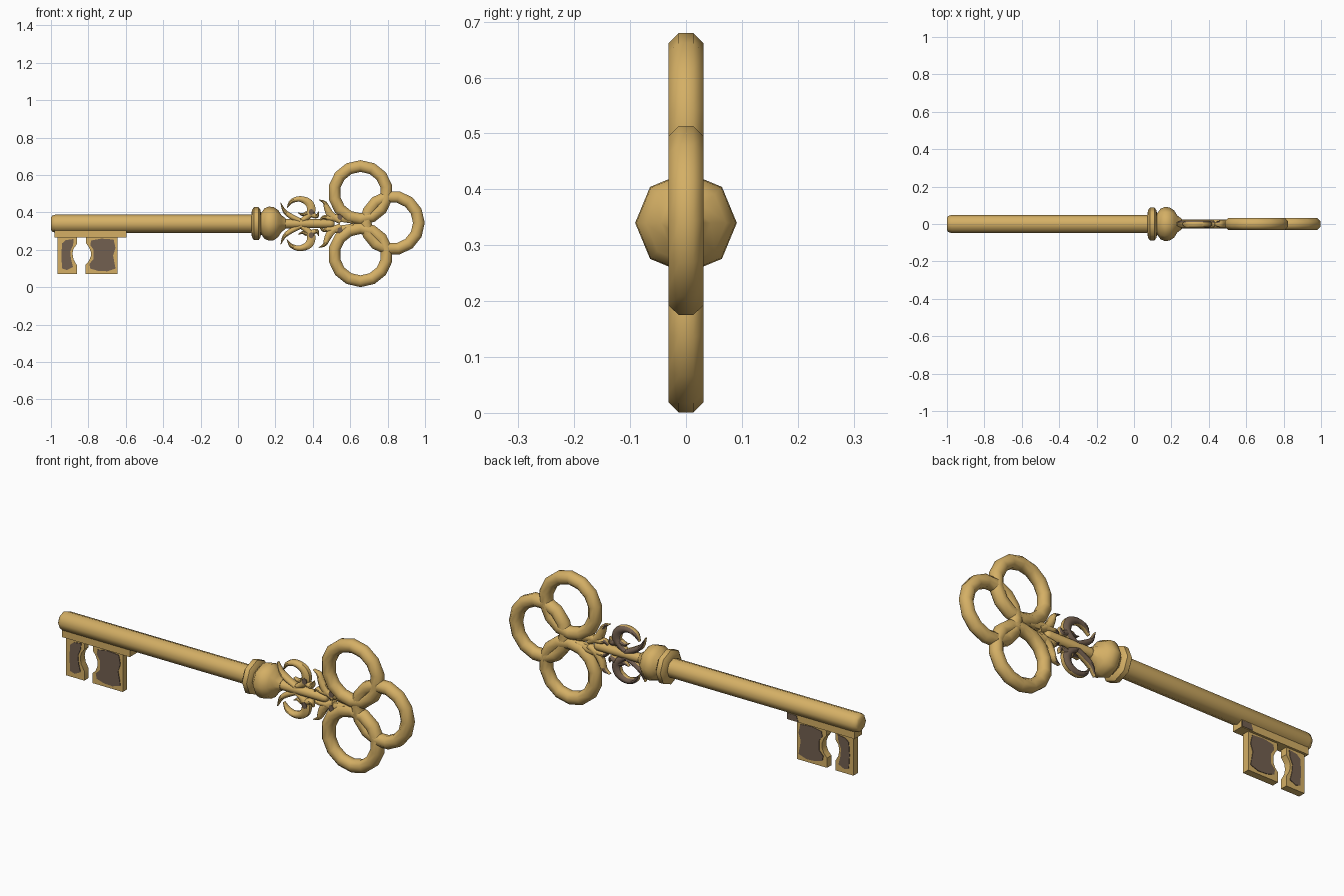
import bpy, bmesh, math
from mathutils import Vector

if "Cube" in bpy.data.objects:
    bpy.data.objects.remove(bpy.data.objects["Cube"])

Z0 = 0.34  # height of the shaft axis


def material(name, rgb):
    m = bpy.data.materials.new(name)
    m.diffuse_color = (*rgb, 1)
    m.use_nodes = True
    m.node_tree.nodes["Principled BSDF"].inputs["Base Color"].default_value = m.diffuse_color
    return m


GOLD = material("antique gold", (0.66, 0.43, 0.13))
BROWN = material("tarnished brown", (0.17, 0.115, 0.08))


def finish(bm, name, mats=(GOLD,), angle=50):
    bmesh.ops.recalc_face_normals(bm, faces=bm.faces)
    me = bpy.data.meshes.new(name)
    bm.to_mesh(me)
    bm.free()
    for m in mats:
        me.materials.append(m)
    ob = bpy.data.objects.new(name, me)
    bpy.context.collection.objects.link(ob)
    bpy.ops.object.select_all(action='DESELECT')
    ob.select_set(True)
    bpy.context.view_layer.objects.active = ob
    bpy.ops.object.shade_smooth_by_angle(angle=math.radians(angle))
    return ob


def skin(bm, loops, closed=False):
    """Bridge rings of vertices; cap the ends unless closed."""
    rings = [[bm.verts.new(p) for p in lp] for lp in loops]
    n = len(rings[0])
    pairs = list(zip(rings, rings[1:]))
    if closed:
        pairs.append((rings[-1], rings[0]))
    for a, b in pairs:
        for i in range(n):
            j = (i + 1) % n
            bm.faces.new((a[i], a[j], b[j], b[i]))
    if not closed:
        bm.faces.new(rings[0])
        bm.faces.new(rings[-1])


def lathe(name, profile, n=8):
    bm = bmesh.new()
    skin(bm, [[(x, r * math.cos(k * math.tau / n), Z0 + r * math.sin(k * math.tau / n))
               for k in range(n)] for x, r in profile])
    return finish(bm, name)


def ring(name, cx, cz, major=0.142, minor=0.034, seg=14, phase=math.pi / 2):
    bm = bmesh.new()
    loops = []
    for s in range(seg):
        a = phase + s * math.tau / seg
        lp = []
        for k in range(8):
            t = (k + 0.5) * math.tau / 8
            r = major + minor * math.cos(t)
            lp.append((cx + r * math.cos(a), minor * math.sin(t), cz + r * math.sin(a)))
        loops.append(lp)
    skin(bm, loops, closed=True)
    return finish(bm, name)


def slab(name, outline, y0, y1, mat=GOLD):
    bm = bmesh.new()
    skin(bm, [[(x, y, z) for x, z in outline] for y in (y0, y1)])
    return finish(bm, name, (mat,), 30)


def smooth_path(pts, sub=4):
    """Catmull-Rom refinement of (x, z, width) points."""
    p = [Vector(q) for q in pts]
    p = [2 * p[0] - p[1]] + p + [2 * p[-1] - p[-2]]
    out = []
    for a, b, c, d in zip(p, p[1:], p[2:], p[3:]):
        for k in range(sub):
            t = k / sub
            out.append(0.5 * (2 * b + (c - a) * t + (2 * a - 5 * b + 4 * c - d) * t * t
                              + (3 * b - a - 3 * c + d) * t ** 3))
    return out + [p[-2]]


def curl(name, pts, sign, depth=0.02):
    """Tapered scroll with a ridged section; pts are relative to the axis."""
    path = smooth_path(pts)
    loops = []
    for i, q in enumerate(path):
        d = path[min(i + 1, len(path) - 1)] - path[max(i - 1, 0)]
        n = Vector((-d.y, d.x)).normalized()
        w = max(q.z, 0.004) / 2
        dy = depth * min(1, 0.35 + w / 0.018)
        loops.append([(q.x + n.x * w * s, y * dy, Z0 + sign * (q.y + n.y * w * s))
                      for s, y in ((1, -.5), (.35, -1), (-.35, -1), (-1, -.5),
                                   (-1, .5), (-.35, 1), (.35, 1), (1, .5))])
    bm = bmesh.new()
    skin(bm, loops)
    ob = finish(bm, name, (GOLD, BROWN))
    # tarnish on the rear of the scrolls near the collar
    for f in ob.data.polygons:
        if f.normal.y > 0.4 and f.center.x < 0.46:
            f.material_index = 1
    return ob


# shaft, collar, ball and stem
lathe("shaft", [(-1, 0.033), (-0.993, 0.043), (-0.975, 0.049), (0.1, 0.049)])
lathe("collar", [(0.072, 0.045), (0.074, 0.072), (0.085, 0.088), (0.11, 0.088),
                 (0.121, 0.072), (0.123, 0.045)])
lathe("ball", [(0.115, 0.055), (0.128, 0.062), (0.142, 0.082), (0.165, 0.091),
               (0.19, 0.089), (0.215, 0.072), (0.232, 0.045), (0.255, 0.028)])
lathe("stem", [(0.235, 0.028), (0.26, 0.025), (0.495, 0.024), (0.51, 0.019), (0.515, 0.008)])

# three bow rings
ring("upper_ring", 0.655, Z0 + 0.166)
ring("lower_ring", 0.655, Z0 - 0.166, phase=-math.pi / 2)
ring("end_ring", 0.825, Z0 + 0.004, phase=0)

# scrollwork, mirrored above and below the stem
CURLS = {
    "thorn": [(0.228, 0.112, 0.002), (0.248, 0.068, 0.02), (0.285, 0.038, 0.028), (0.34, 0.012, 0.024)],
    "hook": [(0.262, 0.085, 0.003), (0.285, 0.118, 0.022), (0.33, 0.132, 0.03), (0.378, 0.112, 0.042),
             (0.392, 0.07, 0.044), (0.368, 0.035, 0.034), (0.33, 0.012, 0.02)],
    "hook_tip": [(0.322, 0.058, 0.003), (0.345, 0.048, 0.016), (0.37, 0.056, 0.024)],
    "spur": [(0.432, 0.066, 0.003), (0.422, 0.04, 0.022), (0.395, 0.048, 0.03)],
    "horn": [(0.432, 0.128, 0.002), (0.463, 0.112, 0.02), (0.478, 0.078, 0.034),
             (0.5, 0.042, 0.04), (0.55, 0.012, 0.03)],
    "root_leaf": [(0.435, 0.012, 0.003), (0.455, 0.034, 0.018), (0.49, 0.03, 0.03), (0.56, 0.03, 0.044),
                  (0.62, 0.008, 0.02)],
}
for side, sign in (("upper", 1), ("lower", -1)):
    for part, pts in CURLS.items():
        curl(f"{side}_{part}", pts, sign)
    # small tarnish spots on the front
    for i, (x, z) in enumerate(((0.392, 0.062), (0.545, 0.036))):
        slab(f"{side}_tarnish_spot_{i + 1}",
             [(x + 0.014 * math.cos(a), Z0 + sign * z + 0.017 * math.sin(a))
              for a in [k * math.tau / 8 for k in range(8)]], -0.0225, -0.018, BROWN)

# bit: rail and two teeth with a waisted slot between them
slab("bit_rail", [(-0.98, 0.267), (-0.595, 0.267), (-0.595, 0.305), (-0.98, 0.305)], -0.03, 0.03)
TEETH = {
    "outer_tooth": [(-0.966, 0.07), (-0.862, 0.07), (-0.862, 0.118), (-0.88, 0.15), (-0.885, 0.18),
                    (-0.88, 0.205), (-0.862, 0.23), (-0.862, 0.275), (-0.966, 0.275)],
    "inner_tooth": [(-0.643, 0.07), (-0.815, 0.07), (-0.815, 0.12), (-0.797, 0.14), (-0.787, 0.165),
                    (-0.787, 0.19), (-0.797, 0.215), (-0.812, 0.235), (-0.812, 0.275), (-0.643, 0.275)],
}
PANELS = {
    "outer_tooth": [(-0.94, 0.1), (-0.915, 0.092), (-0.882, 0.108), (-0.893, 0.15), (-0.897, 0.19),
                    (-0.882, 0.225), (-0.878, 0.258), (-0.92, 0.252), (-0.94, 0.235), (-0.945, 0.17)],
    "inner_tooth": [(-0.655, 0.1), (-0.7, 0.085), (-0.75, 0.088), (-0.79, 0.1), (-0.795, 0.125),
                    (-0.772, 0.15), (-0.772, 0.2), (-0.79, 0.225), (-0.785, 0.25), (-0.73, 0.26),
                    (-0.665, 0.255), (-0.655, 0.21), (-0.668, 0.17)],
}
for part, outline in TEETH.items():
    slab(part, outline, -0.018, 0.018)
    slab(part + "_front_tarnish", PANELS[part], -0.021, -0.016, BROWN)
    slab(part + "_back_tarnish", PANELS[part], 0.016, 0.021, BROWN)

# tarnish on the rear of the rail
slab("rail_back_tarnish", [(-0.66, 0.27), (-0.597, 0.27), (-0.597, 0.3), (-0.65, 0.3)],
     0.028, 0.032, BROWN)
